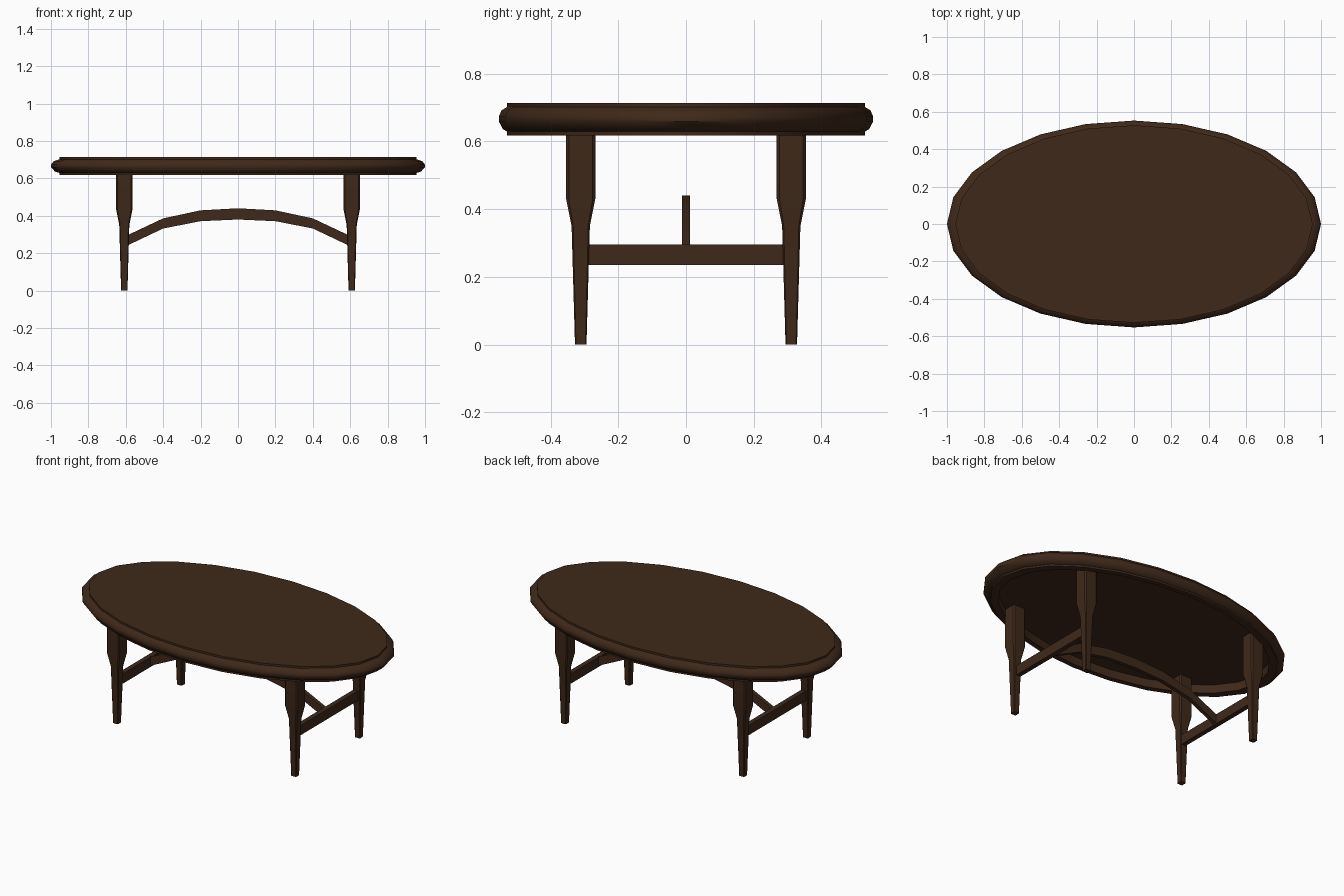
import bpy, bmesh, math

if "Cube" in bpy.data.objects:
    bpy.data.objects.remove(bpy.data.objects["Cube"])

wood = bpy.data.materials.new("dark_wood")
wood.diffuse_color = (0.05, 0.022, 0.01, 1)
wood.use_nodes = True
wood.node_tree.nodes["Principled BSDF"].inputs["Base Color"].default_value = wood.diffuse_color


def finish(name, bm, angle=35):
    bmesh.ops.recalc_face_normals(bm, faces=bm.faces)
    me = bpy.data.meshes.new(name)
    bm.to_mesh(me)
    bm.free()
    me.materials.append(wood)
    ob = bpy.data.objects.new(name, me)
    bpy.context.collection.objects.link(ob)
    bpy.ops.object.select_all(action='DESELECT')
    ob.select_set(True)
    bpy.context.view_layer.objects.active = ob
    bpy.ops.object.shade_smooth_by_angle(angle=math.radians(angle))
    return ob


def loft(bm, rings):
    """Skin a stack of equal-length point rings and cap both ends."""
    loops = [[bm.verts.new(p) for p in ring] for ring in rings]
    n = len(loops[0])
    for a, b in zip(loops, loops[1:]):
        for i in range(n):
            j = (i + 1) % n
            bm.faces.new((a[i], a[j], b[j], b[i]))
    bm.faces.new(loops[0])
    bm.faces.new(loops[-1])


def ellipse(r, z, n=24):
    return [(r * math.cos(math.tau * i / n), 0.553 * r * math.sin(math.tau * i / n), z)
            for i in range(n)]


def chamfered_square(cx, cy, h, z):
    k = h * 0.82
    pts = [(h, -k), (h, k), (k, h), (-k, h), (-h, k), (-h, -k), (-k, -h), (k, -h)]
    return [(cx + x, cy + y, z) for x, y in pts]


# Oval top: stepped edge, rounded rim and recessed underside
profile = [(0.955, 0.714), (0.955, 0.702), (0.985, 0.692), (1.0, 0.673), (1.0, 0.659),
           (0.978, 0.636), (0.955, 0.629), (0.955, 0.618), (0.90, 0.618), (0.90, 0.67)]
bm = bmesh.new()
loft(bm, [ellipse(r, z) for r, z in profile])
finish("oval_top", bm, 40)

# Four tapered legs
for sx, side in ((-1, "left"), (1, "right")):
    for sy, end in ((-1, "front"), (1, "back")):
        bm = bmesh.new()
        loft(bm, [chamfered_square(sx * 0.608, sy * 0.311, h, z)
                  for h, z in ((0.017, 0), (0.027, 0.35), (0.043, 0.43), (0.043, 0.671))])
        finish(f"{end}_{side}_leg", bm)

    # Cross rail joining the two legs at this end
    bm = bmesh.new()
    x = sx * 0.603
    loft(bm, [[(x - 0.015, y, 0.235), (x + 0.015, y, 0.235),
               (x + 0.015, y, 0.295), (x - 0.015, y, 0.295)] for y in (-0.30, 0.30)])
    finish(f"{side}_cross_rail", bm)

# Arched stretcher between the cross rails
half = [(0.6, 0.237, 0.292), (0.4, 0.332, 0.386), (0.2, 0.371, 0.429)]
path = [(-x, a, b) for x, a, b in half] + [(0, 0.38, 0.44)] + half[::-1]
bm = bmesh.new()
loft(bm, [[(x, -0.012, a), (x, 0.012, a), (x, 0.012, b), (x, -0.012, b)] for x, a, b in path])
finish("arched_stretcher", bm)
